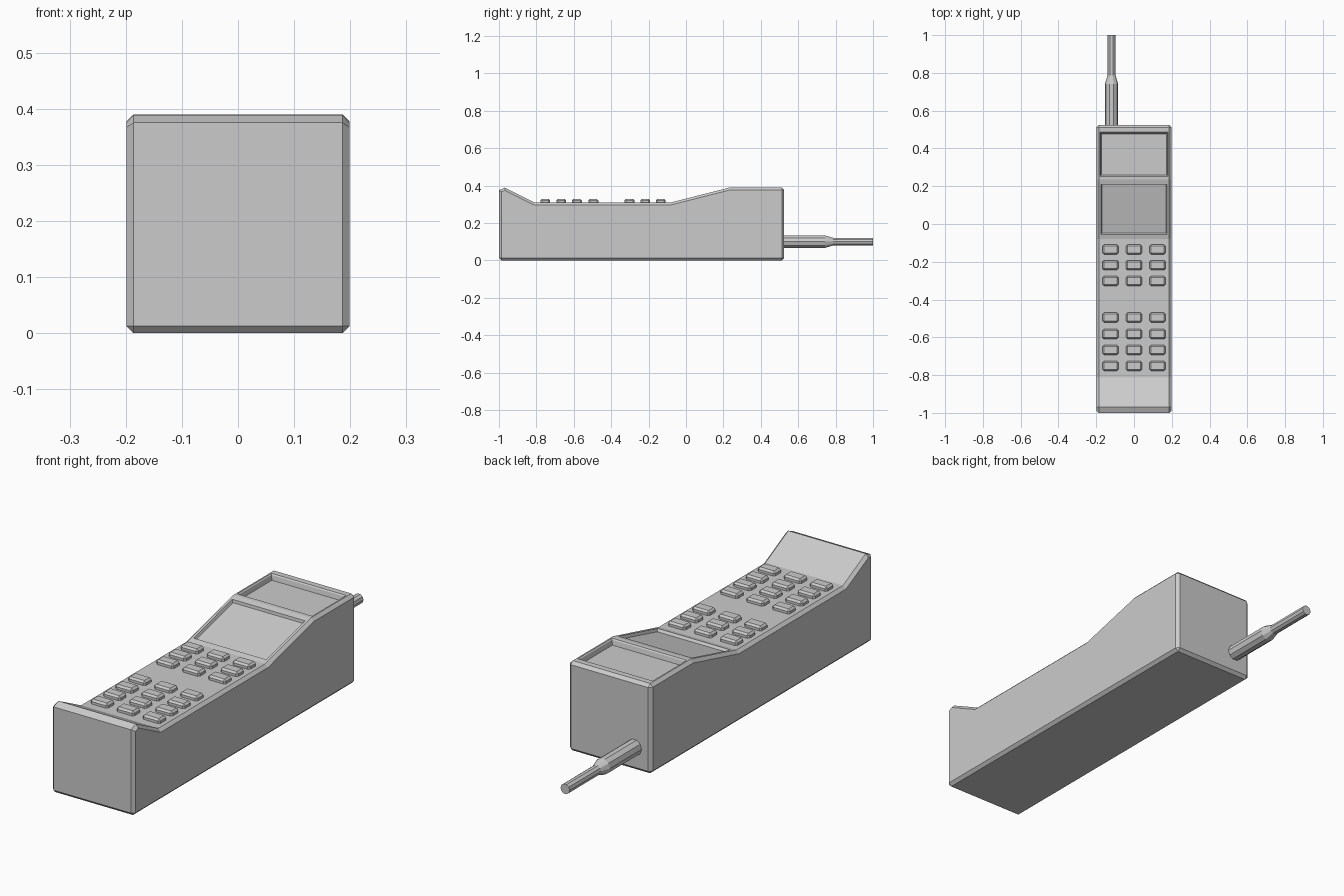
import bpy, bmesh, math
from mathutils import Vector

if "Cube" in bpy.data.objects:
    bpy.data.objects.remove(bpy.data.objects["Cube"])


def finish(bm, name):
    bmesh.ops.recalc_face_normals(bm, faces=bm.faces[:])
    mesh = bpy.data.meshes.new(name)
    bm.to_mesh(mesh)
    bm.free()
    obj = bpy.data.objects.new(name, mesh)
    bpy.context.collection.objects.link(obj)
    return obj


def recess(bm, y_face, y0, y1, half_x, steps):
    """Sink a rectangular panel into the upward face centred nearest y_face."""
    bm.normal_update()
    ups = [f for f in bm.faces if f.normal.z > 0.9]
    face = min(ups, key=lambda f: abs(f.calc_center_median().y - y_face))
    c, n = face.calc_center_median(), face.normal.copy()
    bmesh.ops.inset_individual(bm, faces=[face], thickness=0.01)
    for v in face.verts:
        y = y0 if v.co.y < c.y else y1
        v.co = Vector((math.copysign(half_x, v.co.x), y, c.z - n.y * (y - c.y) / n.z))
    for thickness, depth in steps:
        bm.normal_update()
        bmesh.ops.inset_individual(bm, faces=[face], thickness=thickness, depth=-depth)


# Handset body: side profile extruded across x, outer edges chamfered
profile = [(-1, 0), (-1, 0.375), (-0.968, 0.389), (-0.812, 0.31),
           (-0.08, 0.31), (0.235, 0.39), (0.525, 0.39), (0.525, 0)]
bm = bmesh.new()
left = [bm.verts.new((-0.199, y, z)) for y, z in profile]
right = [bm.verts.new((0.199, y, z)) for y, z in profile]
bm.faces.new(left)
bm.faces.new(right[::-1])
for i in range(len(profile)):
    j = (i + 1) % len(profile)
    bm.faces.new((left[i], right[i], right[j], left[j]))
bmesh.ops.recalc_face_normals(bm, faces=bm.faces[:])


def outer_edge(e):
    a, b = e.verts
    across = abs(a.co.x - b.co.x) > 0.1
    return not across or a.co.z < 0.01 or a.co.y > 0.5


bmesh.ops.bevel(bm, geom=[e for e in bm.edges if outer_edge(e)], offset=0.013,
                offset_type='OFFSET', segments=1, profile=0.5, affect='EDGES')

# Earpiece panel and sloping display panel
recess(bm, 0.37, 0.252, 0.486, 0.18, [(0.006, 0.005), (0.006, 0.02)])
recess(bm, 0.08, -0.055, 0.21, 0.175, [(0.007, 0.012)])
finish(bm, "handset_body")

# Keypad: chamfered keys in two blocks
rows = [-0.135, -0.218, -0.302, -0.495, -0.583, -0.667, -0.752]
for r, y in enumerate(rows):
    for k, x in enumerate((-0.125, 0, 0.125)):
        bm = bmesh.new()
        bmesh.ops.create_cube(bm, size=1)
        for v in bm.verts:
            v.co = Vector((x + v.co.x * 0.084, y + v.co.y * 0.052, 0.3165 + v.co.z * 0.025))
        edges = [e for e in bm.edges if max(v.co.z for v in e.verts) > 0.32]
        bmesh.ops.bevel(bm, geom=edges, offset=0.008, offset_type='OFFSET',
                        segments=1, profile=0.5, affect='EDGES')
        finish(bm, f"key_{r + 1}_{k + 1}")

# Antenna: stepped ten-sided rod out of the back
SIDES = 10
bm = bmesh.new()
rings = []
for y, rad in [(0.51, 0.035), (0.742, 0.035), (0.785, 0.022), (1.0, 0.022)]:
    rings.append([bm.verts.new((-0.119 + rad * math.cos(2 * math.pi * i / SIDES), y,
                                0.1 + rad * math.sin(2 * math.pi * i / SIDES)))
                  for i in range(SIDES)])
for a, b in zip(rings, rings[1:]):
    for i in range(SIDES):
        j = (i + 1) % SIDES
        bm.faces.new((a[i], a[j], b[j], b[i]))
bm.faces.new(rings[0])
bm.faces.new(rings[-1])
finish(bm, "antenna")
